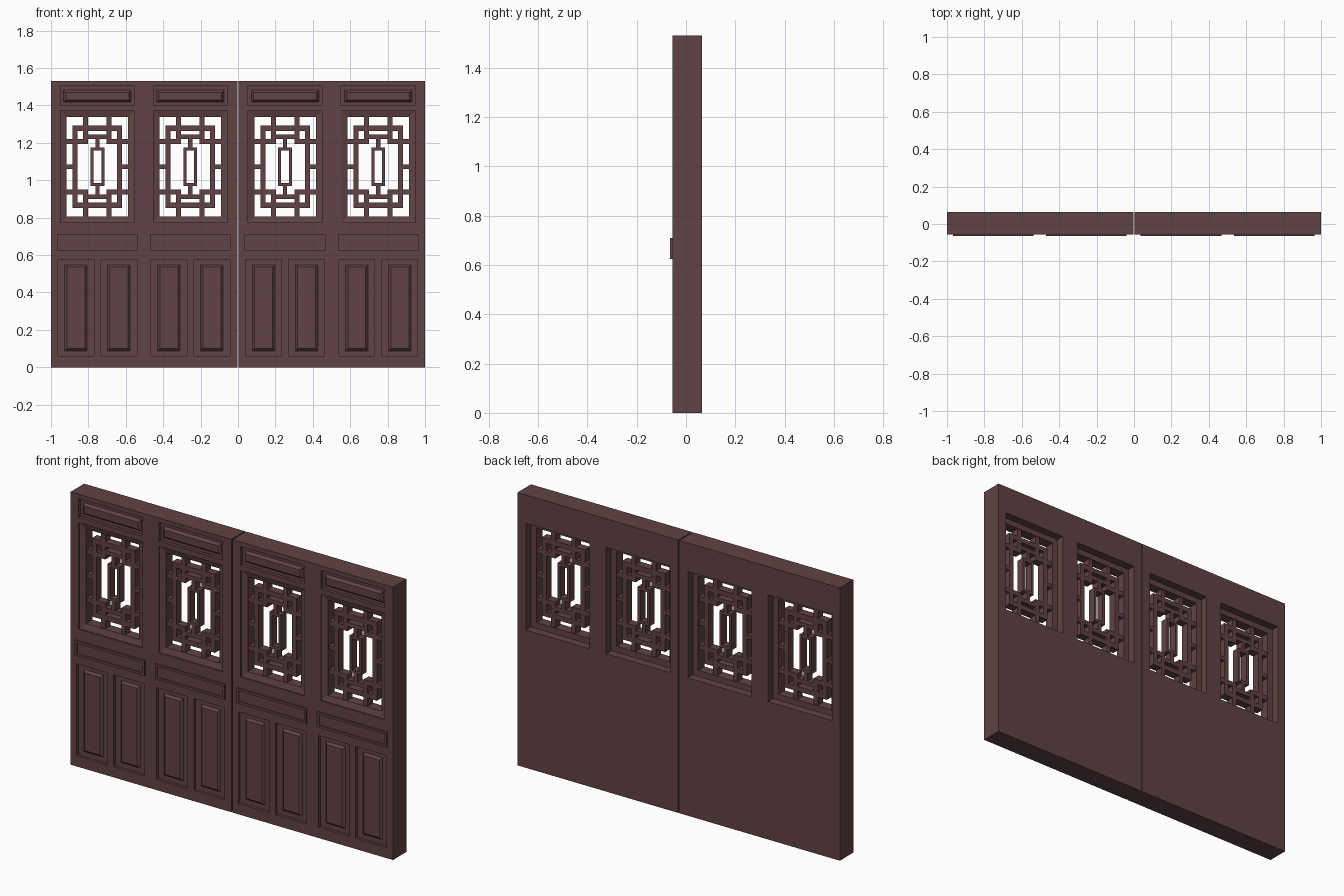
import bpy, bmesh

if "Cube" in bpy.data.objects:
    bpy.data.objects.remove(bpy.data.objects["Cube"])

FRONT, BACK, HEIGHT = -0.055, 0.065, 1.53
CENTRES = (-0.752, -0.255, 0.252, 0.75)

wood = bpy.data.materials.new("dark_red_wood")
wood.diffuse_color = (0.12, 0.055, 0.058, 1)
wood.use_nodes = True
wood.node_tree.nodes["Principled BSDF"].inputs["Base Color"].default_value = wood.diffuse_color


def finish(bm, name):
    bmesh.ops.recalc_face_normals(bm, faces=bm.faces)
    me = bpy.data.meshes.new(name)
    bm.to_mesh(me)
    bm.free()
    ob = bpy.data.objects.new(name, me)
    bpy.context.collection.objects.link(ob)
    me.materials.append(wood)
    return ob


def box(bm, x0, x1, y0, y1, z0, z1, slope=0.0):
    """Box from min/max extents; slope insets the front (y0) face."""
    s = slope
    b = [bm.verts.new(p) for p in ((x0, y1, z0), (x1, y1, z0), (x1, y1, z1), (x0, y1, z1))]
    f = [bm.verts.new(p) for p in ((x0 + s, y0, z0 + s), (x1 - s, y0, z0 + s),
                                   (x1 - s, y0, z1 - s), (x0 + s, y0, z1 - s))]
    bm.faces.new(b)
    bm.faces.new(f[::-1])
    for i in range(4):
        j = (i + 1) % 4
        bm.faces.new((b[i], f[i], f[j], b[j]))


def ring(bm, hx, z0, z1, w, y0, y1, cx, lip=0.0):
    """Mitred rectangular frame; lip pushes the inner front edge back."""
    def loop(h, a, b, y):
        return [bm.verts.new((cx + x, y, z)) for x, z in ((-h, a), (h, a), (h, b), (-h, b))]
    loops = [loop(hx, z0, z1, y0), loop(hx - w, z0 + w, z1 - w, y0 + lip),
             loop(hx - w, z0 + w, z1 - w, y1), loop(hx, z0, z1, y1)]
    for k in range(4):
        p, q = loops[k], loops[(k + 1) % 4]
        for i in range(4):
            j = (i + 1) % 4
            bm.faces.new((p[i], p[j], q[j], q[i]))


def make_leaf(name, x0, x1, centres):
    # Solid leaf with the raised waist boards
    bm = bmesh.new()
    box(bm, x0, x1, FRONT, BACK, 0, HEIGHT)
    leaf = finish(bm, name)
    # Openings and sunken panels
    bm = bmesh.new()
    for c in centres:
        box(bm, c - 0.198, c + 0.198, -0.2, 0.2, 0.773, 1.37)
        box(bm, c - 0.198, c + 0.198, -0.2, FRONT + 0.018, 1.40, 1.505)
        for s in (-1, 1):
            m = c + s * 0.115
            box(bm, m - 0.096, m + 0.096, -0.2, FRONT + 0.015, 0.06, 0.575)
    cutter = finish(bm, "cutter")
    cutter.hide_render = True
    mod = leaf.modifiers.new("cut", 'BOOLEAN')
    mod.operation, mod.solver, mod.object = 'DIFFERENCE', 'EXACT', cutter
    bpy.context.view_layer.objects.active = leaf
    bpy.ops.object.modifier_apply(modifier="cut")
    bpy.data.objects.remove(cutter)


make_leaf("left_leaf", -1, -0.003, CENTRES[:2])
make_leaf("right_leaf", 0.003, 1, CENTRES[2:])

for n, c in enumerate(CENTRES, 1):
    # Raised fields in the lower and top panels
    bm = bmesh.new()
    for s in (-1, 1):
        m = c + s * 0.115
        box(bm, m - 0.06, m + 0.06, FRONT + 0.003, FRONT + 0.015, 0.088, 0.548, 0.012)
    finish(bm, f"lower_fields_{n}")
    bm = bmesh.new()
    box(bm, c - 0.18, c + 0.18, FRONT + 0.003, FRONT + 0.018, 1.418, 1.482, 0.012)
    finish(bm, f"top_field_{n}")

    # Waist board: raised border around a sunk face
    bm = bmesh.new()
    ring(bm, 0.216, 0.625, 0.71, 0.013, -0.065, FRONT, c)
    box(bm, c - 0.203, c + 0.203, -0.059, FRONT, 0.638, 0.697)
    finish(bm, f"waist_board_{n}")

    # Window frame
    bm = bmesh.new()
    ring(bm, 0.198, 0.773, 1.37, 0.033, -0.047, 0.02, c, 0.01)
    finish(bm, f"window_frame_{n}")

    # Lattice, symmetric about the window middle
    bm = bmesh.new()
    y0, y1, zm = -0.03, 0.015, 1.072

    def bar(xa, xb, za, zb):
        box(bm, c + xa, c + xb, y0, y1, zm + za, zm + zb)

    ring(bm, 0.133, zm - 0.22, zm + 0.22, 0.028, y0, y1, c)
    ring(bm, 0.037, zm - 0.102, zm + 0.102, 0.016, y0, y1, c)
    for s in (-1, 1):
        def side(xa, xb, za, zb):
            bar(min(s * xa, s * xb), max(s * xa, s * xb), za, zb)
        side(0.133, 0.165, -0.011, 0.011)
        for t in (-1, 1):
            def corner(xa, xb, za, zb):
                side(xa, xb, min(t * za, t * zb), max(t * za, t * zb))
            corner(0.05, 0.076, 0.22, 0.27)
            corner(0.05, 0.076, 0.122, 0.193)
            corner(0.076, 0.105, 0.122, 0.149)
            corner(0.133, 0.165, 0.122, 0.149)
        bar(-0.05, 0.05, min(s * 0.149, s * 0.172), max(s * 0.149, s * 0.172))
        bar(-0.011, 0.011, min(s * 0.102, s * 0.149), max(s * 0.102, s * 0.149))
    finish(bm, f"lattice_{n}")
